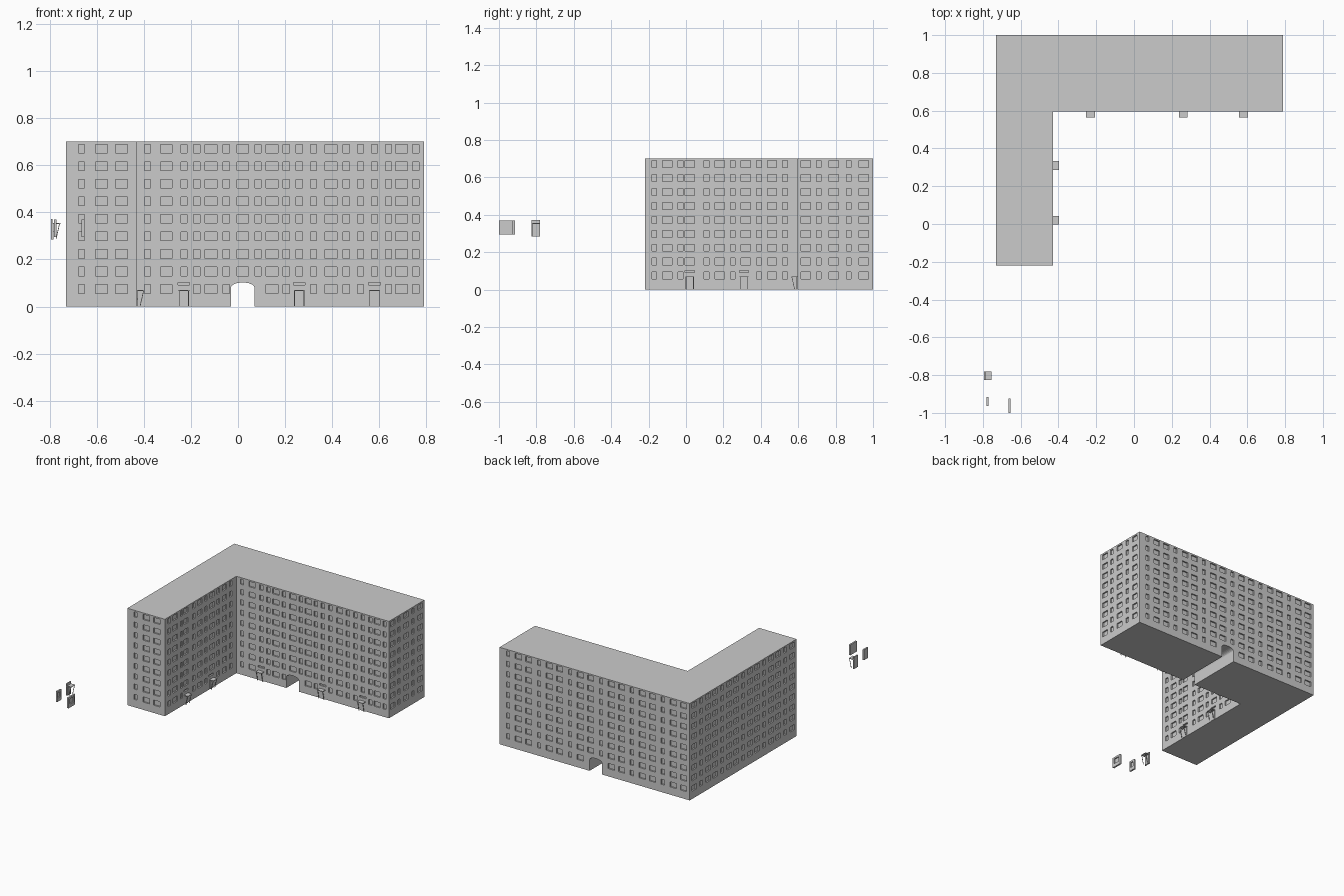
import bpy, bmesh, math
from mathutils import Matrix, Vector

if "Cube" in bpy.data.objects:
    bpy.data.objects.remove(bpy.data.objects["Cube"])

H = 0.70          # roof height
FLOORS = 9
PITCH = 0.0745    # storey height
SILL = 0.056      # ground floor sill height
WIN_H = 0.037
DEPTH = 0.01      # window recess depth
WIDE, NARROW = 0.05, 0.026


def add_box(bm, center, size, rot=None):
    m = Matrix.Translation(center)
    if rot:
        m = m @ rot
    bmesh.ops.create_cube(bm, size=1, matrix=m @ Matrix.Diagonal((*size, 1)))


def make_object(name, bm):
    bmesh.ops.recalc_face_normals(bm, faces=bm.faces)
    mesh = bpy.data.meshes.new(name)
    bm.to_mesh(mesh)
    bm.free()
    ob = bpy.data.objects.new(name, mesh)
    bpy.context.collection.objects.link(ob)
    return ob


def prism(name, points, direction):
    bm = bmesh.new()
    face = bm.faces.new([bm.verts.new(p) for p in points])
    res = bmesh.ops.extrude_face_region(bm, geom=[face])
    verts = [v for v in res["geom"] if isinstance(v, bmesh.types.BMVert)]
    bmesh.ops.translate(bm, verts=verts, vec=direction)
    return make_object(name, bm)


def cut(target, cutter):
    mod = target.modifiers.new("cut", "BOOLEAN")
    mod.operation = "DIFFERENCE"
    mod.solver = "EXACT"
    mod.object = cutter
    bpy.context.view_layer.objects.active = target
    bpy.ops.object.modifier_apply(modifier=mod.name)
    bpy.data.objects.remove(cutter)


def recess(bm, axis, wall, u, z0, w, h):
    """Recess cutter in the wall plane 'axis = wall', centred at u along it."""
    if axis == "y":
        add_box(bm, (u, wall, z0 + h / 2), (w, 2 * DEPTH, h))
    else:
        add_box(bm, (wall, u, z0 + h / 2), (2 * DEPTH, w, h))


def window_columns(bm, axis, wall, columns, doors=(), arch=None):
    for u, w in columns:
        blocked = any(abs(u - d) < 0.04 for d in doors) or \
            (arch is not None and abs(u - arch) < 0.055 + w / 2)
        for f in range(1 if blocked else 0, FLOORS):
            recess(bm, axis, wall, u, SILL + f * PITCH, w, WIN_H)
    for d in doors:  # slim light above each entrance
        recess(bm, axis, wall, d, 0.091, 0.05, 0.012)


# L-shaped block
footprint = [(-0.73, -0.22), (-0.43, -0.22), (-0.43, 0.595),
             (0.79, 0.595), (0.79, 1.0), (-0.73, 1.0)]
block = prism("apartment_block", [(x, y, 0) for x, y in footprint], (0, 0, H))

# Vaulted passage through the long wing
ARCH_X = 0.02
arch = [(ARCH_X + 0.05, 0.5, -0.05)]
arch += [(ARCH_X + 0.05 * math.cos(math.pi * i / 12), 0.5,
          0.08 + 0.022 * math.sin(math.pi * i / 12)) for i in range(13)]
arch += [(ARCH_X - 0.05, 0.5, -0.05)]
cut(block, prism("passage_cutter", arch, (0, 0.6, 0)))

# Window layouts
front_doors = (-0.23, 0.26, 0.58)
side_doors = (0.02, 0.31)
front = [(x, WIDE) for x in (-0.305, -0.115, 0.02, 0.145, 0.395, 0.695)]
front += [(x, NARROW) for x in (-0.385, -0.23, -0.175, -0.05, 0.085, 0.205,
                                0.26, 0.32, 0.46, 0.52, 0.58, 0.64, 0.755)]
back = [(-0.68 + 0.0825 * i, NARROW if i % 3 == 2 else WIDE) for i in range(18)]
outer = [(-0.17 + 0.08 * i, NARROW if i % 3 == 1 else WIDE) for i in range(15)]
inner = [(-0.17 + 0.07 * i, WIDE if i % 2 else NARROW) for i in range(11)]
inner = [(0.02 if abs(u - 0.04) < 0.001 else u, w) for u, w in inner]
right_end = [(y, w) for y, w in zip((0.64, 0.71, 0.79, 0.87, 0.95),
                                    (WIDE, NARROW, WIDE, NARROW, WIDE))]
left_end = [(-0.665, NARROW), (-0.58, WIDE), (-0.495, WIDE)]

bm = bmesh.new()
window_columns(bm, "y", 0.595, front, front_doors, ARCH_X)
window_columns(bm, "y", 1.0, back, (), ARCH_X)
window_columns(bm, "y", -0.22, left_end)
window_columns(bm, "x", -0.73, outer)
window_columns(bm, "x", -0.43, inner, side_doors)
window_columns(bm, "x", 0.79, right_end)
cut(block, make_object("window_cutter", bm))


# Entrance: door leaf, handle, canopy slab and slanted struts (faces -y)
def entrance(name, loc, turn=0):
    bm = bmesh.new()
    add_box(bm, (0, -0.001, 0.034), (0.038, 0.004, 0.068))
    add_box(bm, (0.012, -0.004, 0.032), (0.003, 0.003, 0.003))
    add_box(bm, (0, -0.016, 0.068), (0.046, 0.032, 0.004))
    top, foot = Vector((0, -0.029, 0.067)), Vector((0, -0.014, 0.001))
    d = top - foot
    tilt = d.to_track_quat("Z", "Y").to_matrix().to_4x4()
    for s in (-1, 1):
        mid = (top + foot) / 2 + Vector((s * 0.02, 0, 0))
        add_box(bm, mid, (0.003, 0.003, d.length), tilt)
    ob = make_object(name, bm)
    ob.location = loc
    ob.rotation_euler.z = turn


for i, x in enumerate(front_doors):
    entrance(f"front_entrance_{i + 1}", (x, 0.595, 0))
for i, y in enumerate(side_doors):
    entrance(f"side_entrance_{i + 1}", (-0.43, y, 0), math.pi / 2)


# Spare facade panels standing apart from the block, facing +x
def spare_panel(name, x, y0, y1, win_y, win_w):
    bm = bmesh.new()
    add_box(bm, (x - 0.006, (y0 + y1) / 2, 0.3325), (0.012, y1 - y0, 0.075))
    panel = make_object(name, bm)
    bm = bmesh.new()
    add_box(bm, (x, win_y, 0.3385), (0.016, win_w, WIN_H))
    cut(panel, make_object("panel_cutter", bm))


spare_panel("spare_wide_panel", -0.653, -1.0, -0.925, -0.9625, WIDE)
spare_panel("spare_narrow_panel", -0.77, -0.963, -0.915, -0.939, NARROW)

bm = bmesh.new()
add_box(bm, (-0.791, -0.803, 0.328), (0.008, 0.046, 0.086))
make_object("spare_door_panel", bm)
entrance("spare_entrance", (-0.787, -0.803, 0.285), math.pi / 2)
